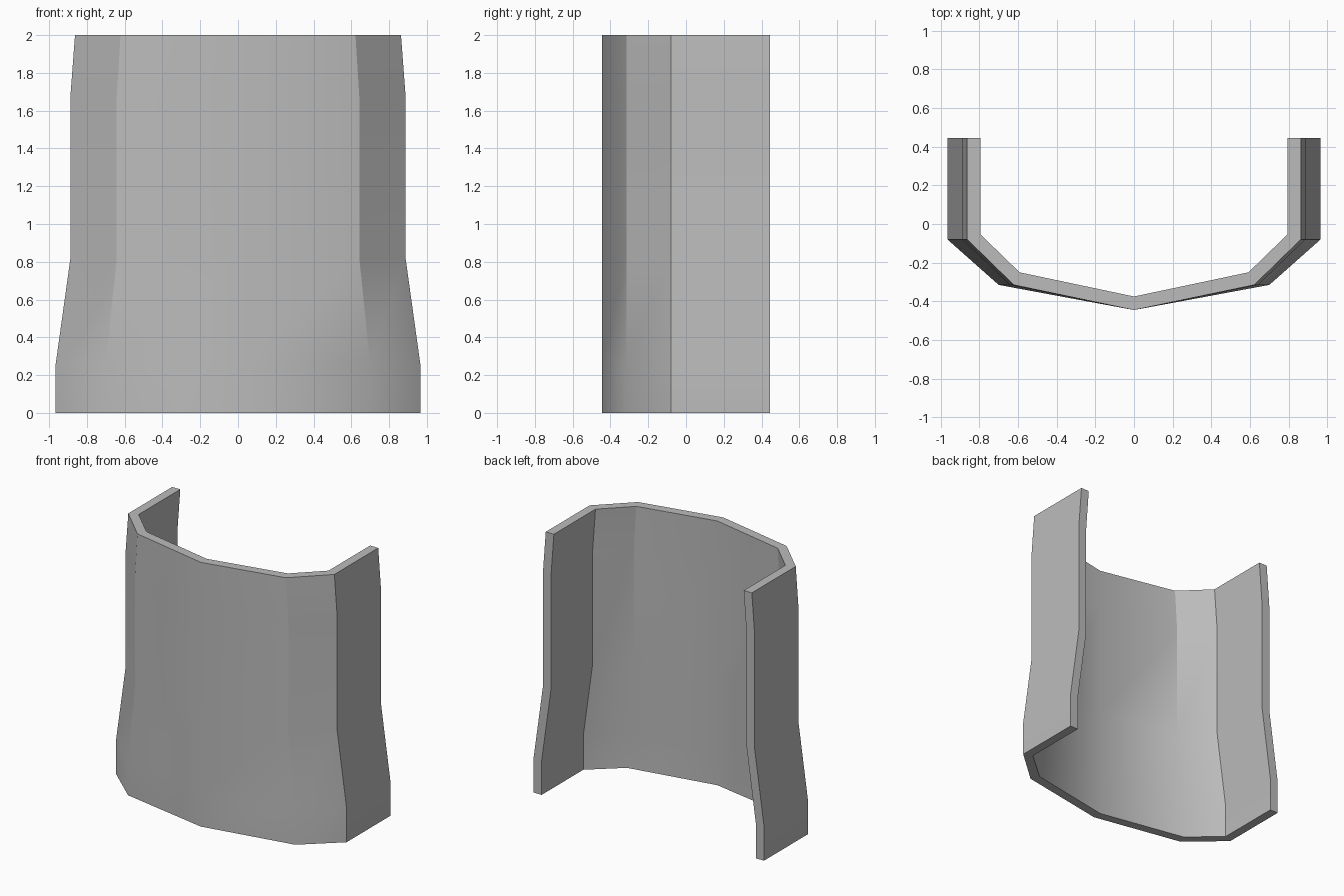
import bpy, bmesh, math

cube = bpy.data.objects.get("Cube")
if cube:
    bpy.data.objects.remove(cube, do_unlink=True)

grey = bpy.data.materials.new("plain grey")
grey.use_nodes = True
colour = (0.5, 0.5, 0.5, 1)
grey.diffuse_color = colour
grey.node_tree.nodes["Principled BSDF"].inputs["Base Color"].default_value = colour

# Height, half width at the sides, half width at the front corners
LEVELS = [(0, 0.965, 0.70), (0.26, 0.965, 0.70), (0.82, 0.887, 0.642),
          (1.68, 0.887, 0.642), (2, 0.863, 0.622)]


def half_section(side, corner):
    """Outer and inner outlines of one half, from front ridge to back edge."""
    outer = [(0, -0.445), (corner, -0.315), (side, -0.08), (side, 0.445)]
    inner = [(0, -0.375), (corner - 0.03, -0.25),
             (side - 0.068, -0.053), (side - 0.068, 0.445)]
    return outer, inner


def closed_section(side, corner):
    outer, inner = half_section(side, corner)
    mirrored = lambda pts: [(-x, y) for x, y in pts[:0:-1]]
    outside = mirrored(outer) + outer
    inside = mirrored(inner) + inner
    return outside + inside[::-1]


# Curved wall: loft the closed section through every level
bm = bmesh.new()
rings = [[bm.verts.new((x, y, z)) for x, y in closed_section(side, corner)]
         for z, side, corner in LEVELS]
count = len(rings[0])
for low, high in zip(rings, rings[1:]):
    for i in range(count):
        j = (i + 1) % count
        bm.faces.new((low[i], low[j], high[j], high[i]))

# Rims at the top and bottom
for ring in (rings[0], rings[-1]):
    for i in range(count // 2 - 1):
        bm.faces.new((ring[i], ring[i + 1], ring[-2 - i], ring[-1 - i]))
bmesh.ops.recalc_face_normals(bm, faces=bm.faces)

mesh = bpy.data.meshes.new("curved_wall")
bm.to_mesh(mesh)
bm.free()
mesh.materials.append(grey)
wall = bpy.data.objects.new("curved_wall", mesh)
bpy.context.collection.objects.link(wall)

# Soft front ridge, crisp corners and rims
bpy.ops.object.select_all(action="DESELECT")
wall.select_set(True)
bpy.context.view_layer.objects.active = wall
bpy.ops.object.shade_smooth_by_angle(angle=math.radians(31.5))
